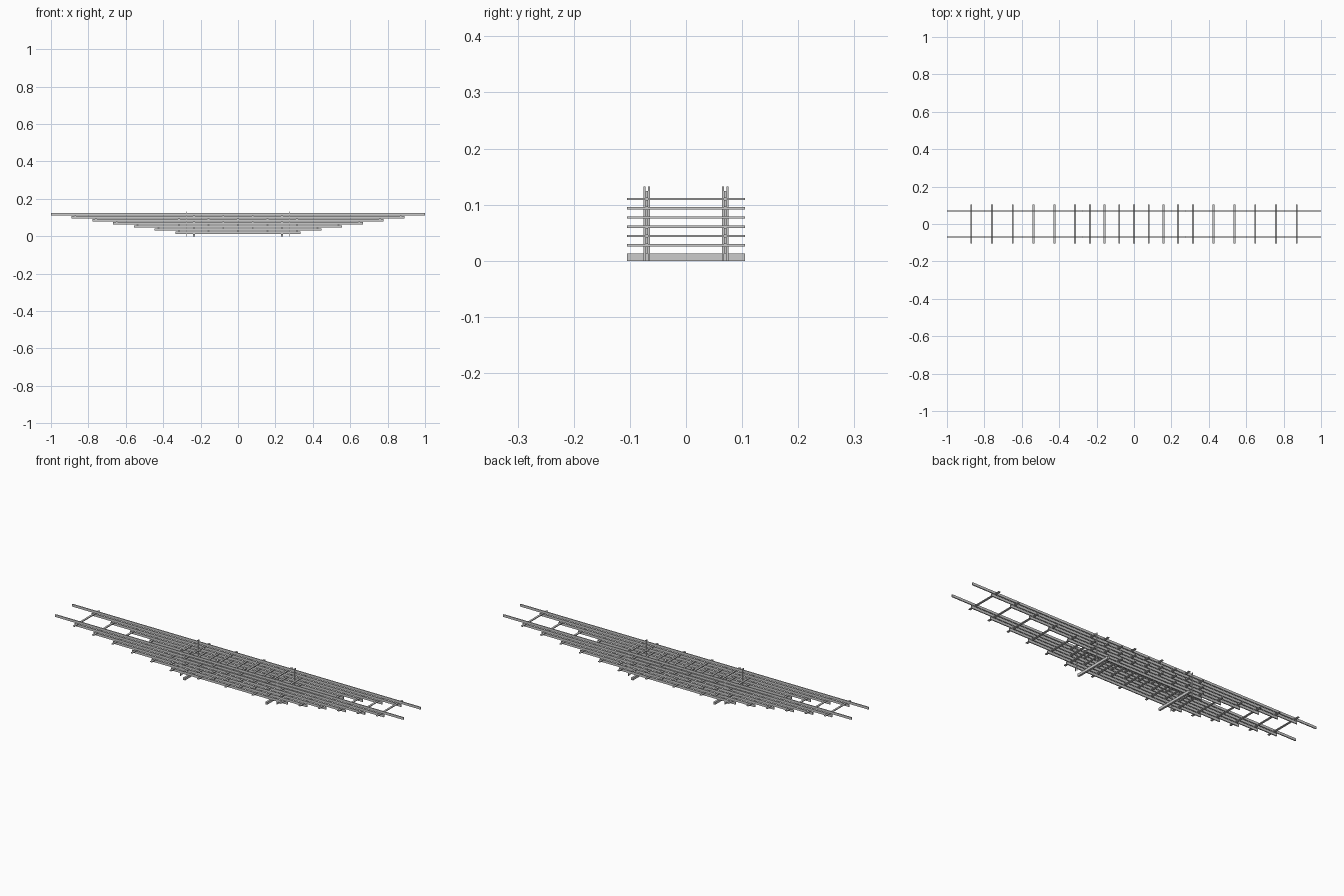
import bpy

if "Cube" in bpy.data.objects:
    bpy.data.objects.remove(bpy.data.objects["Cube"])

LEAVES = 7
RAIL_H, BAR_H, BASE_H = 0.0125, 0.004, 0.013
PITCH = RAIL_H + BAR_H
RAIL_Y = 0.07


def box(name, x, y, z0, sx, sy, sz):
    """Box centred in x and y, with its underside at z0."""
    bpy.ops.mesh.primitive_cube_add(size=1, location=(x, y, z0 + sz / 2))
    ob = bpy.context.object
    ob.name = name
    ob.scale = (sx, sy, sz)
    bpy.ops.object.transform_apply(location=False, rotation=False, scale=True)
    return ob


# Pairs of long leaves, growing longer toward the top
for i in range(LEAVES):
    half = 0.335 + i * (1.0 - 0.335) / (LEAVES - 1)
    z = BASE_H + i * PITCH
    for y in (-RAIL_Y, RAIL_Y):
        box("leaf_rail", 0, y, z, 2 * half, 0.005, RAIL_H)

# Cross bars between leaves: one near each end, inner ones staggered
for i in range(1, LEAVES):
    end = 0.315 + (i - 1) * 0.111
    inner = [0, 0.157, 0.315] if i % 2 else [0.079, 0.236]
    xs = {s * x for x in inner + [end] for s in (-1, 1)}
    for x in sorted(xs):
        box("cross_bar", x, 0, BASE_H + i * PITCH - BAR_H, 0.01, 0.21, BAR_H)

# Two tall bearers on the ground, and pin pairs straddling each leaf stack
for sx in (-1, 1):
    box("base_bearer", sx * 0.236, 0, 0, 0.01, 0.21, BASE_H)
    for sy in (-1, 1):
        for off in (-0.0043, 0.0043):
            box("guide_pin", sx * 0.277, sy * RAIL_Y + off, 0, 0.0035, 0.0035, 0.132)
